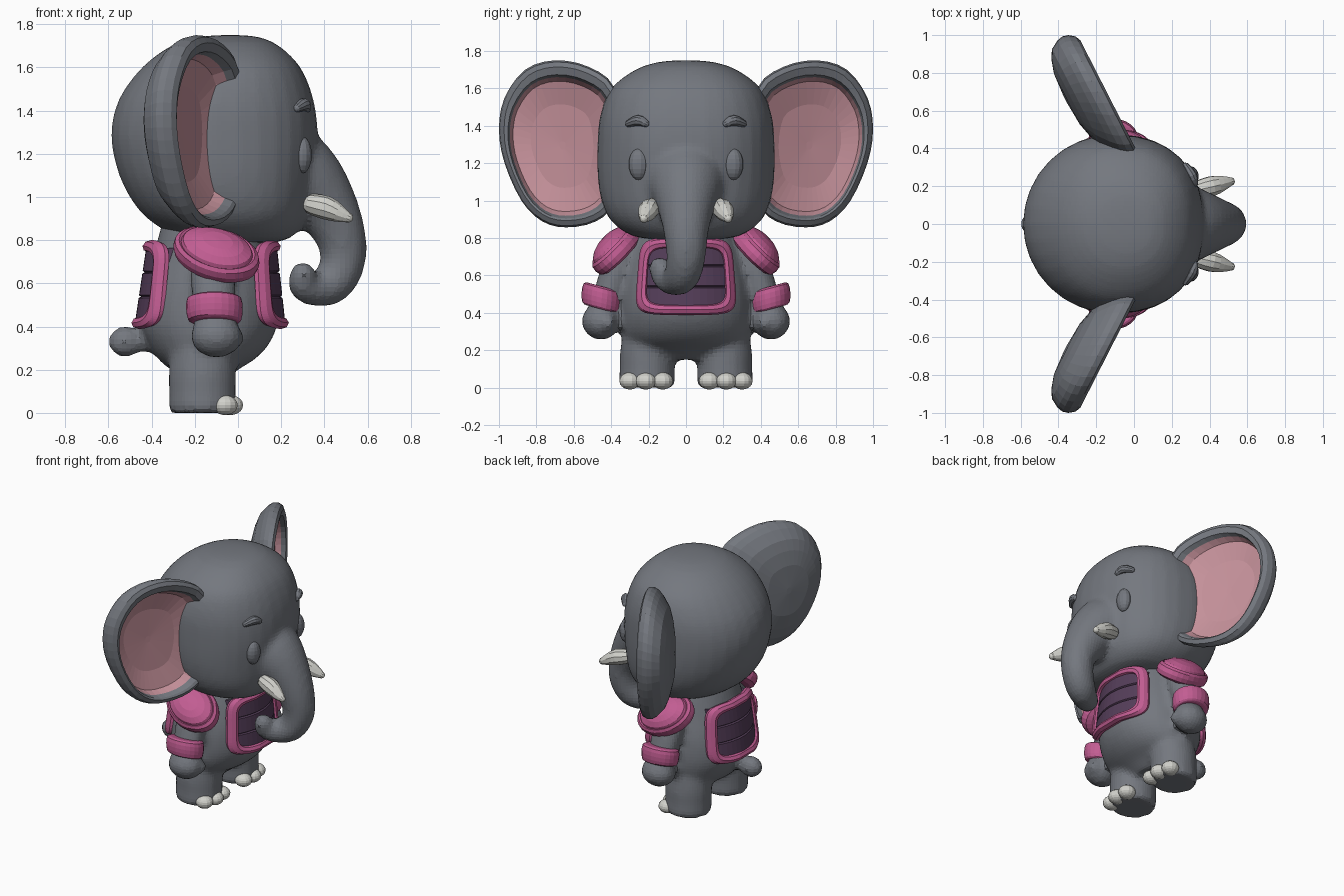
import bpy, bmesh
from math import sin, cos, pi, copysign
from mathutils import Vector, Matrix

if "Cube" in bpy.data.objects:
    bpy.data.objects.remove(bpy.data.objects["Cube"])

def material(name, *rgb):
    m = bpy.data.materials.new(name)
    m.use_nodes = True
    m.diffuse_color = (*rgb, 1)
    m.node_tree.nodes["Principled BSDF"].inputs["Base Color"].default_value = (*rgb, 1)
    return m

GREY = material("elephant grey", 0.175, 0.187, 0.212)
ROSE = material("inner ear rose", 0.55, 0.28, 0.32)
PINK = material("armor pink", 0.54, 0.11, 0.29)
PURPLE = material("plate purple", 0.09, 0.048, 0.1)
IVORY = material("ivory", 0.64, 0.64, 0.6)

def finish(bm, name, mats):
    bmesh.ops.recalc_face_normals(bm, faces=bm.faces)
    mesh = bpy.data.meshes.new(name)
    bm.to_mesh(mesh)
    bm.free()
    for m in mats:
        mesh.materials.append(m)
    ob = bpy.data.objects.new(name, mesh)
    bpy.context.collection.objects.link(ob)
    return ob

def blend(name, parts, mat):
    """Melt overlapping parts into one soft surface."""
    bm = bmesh.new()
    for ob in parts:
        bm.from_mesh(ob.data)
        bpy.data.objects.remove(ob)
    ob = finish(bm, name, [mat])
    remesh = ob.modifiers.new("Remesh", "REMESH")
    remesh.mode = "VOXEL"
    remesh.voxel_size = 0.022
    smooth = ob.modifiers.new("Smooth", "SMOOTH")
    smooth.iterations = 5

def turn(n, shift=0):
    return [2 * pi * (i + shift) / n for i in range(n)]

def skin(name, rings, mats, closed=False, rule=lambda i: 0):
    """Join equal rings of points into a closed surface."""
    bm = bmesh.new()
    loops = [[bm.verts.new(p) for p in ring] for ring in rings]
    n = len(loops[0])
    for i in range(len(loops) if closed else len(loops) - 1):
        a, b = loops[i], loops[(i + 1) % len(loops)]
        for j in range(n):
            k = (j + 1) % n
            bm.faces.new((a[j], a[k], b[k], b[j])).material_index = rule(i)
    if not closed:
        bm.faces.new(loops[0]).material_index = rule(0)
        bm.faces.new(loops[-1]).material_index = rule(len(loops))
    return finish(bm, name, mats)

def spline(points, steps, closed=False):
    """Smooth curve through points of any dimension."""
    p = [Vector(q) for q in points]
    n = len(p)
    out = []
    for i in range(n if closed else n - 1):
        a, b, c, d = (p[k % n if closed else max(0, min(n - 1, k))] for k in range(i - 1, i + 3))
        for s in range(steps):
            t = s / steps
            out.append((b * 2 + (c - a) * t + (a * 2 - b * 5 + c * 4 - d) * t * t
                        + (b * 3 - a - c * 3 + d) * t ** 3) / 2)
    return out if closed else out + [p[-1]]

def soft_square(a, e):
    return copysign(abs(cos(a)) ** e, cos(a)), copysign(abs(sin(a)) ** e, sin(a))

def loft(name, table, mat, cy=(0, 0), steps=3, sides=32, tilt=0, boxy=1):
    """Stacked ovals from rows of height, back, front, half width; cy = y at bottom and top."""
    z0, z1 = table[0][0], table[-1][0]
    rings = []
    for z, back, front, w in spline(table, steps):
        y = cy[0] + (cy[1] - cy[0]) * (z - z0) / (z1 - z0)
        mid, half = (back + front) / 2, (front - back) / 2
        shape = [soft_square(a, boxy if cos(a) > 0 else 1) for a in turn(sides)]
        rings.append([(mid + half * c, y + w * s, z + tilt * w * s) for c, s in shape])
    return skin(name, rings, [mat])

def tube(name, path, mat, ref=(0, 1, 0), steps=3, sides=16):
    """Round-ended tapered tube along rows of x, y, z, radius."""
    rows = [(p.to_3d(), p[3]) for p in spline(path, steps)]
    (p0, r0), (p1, r1) = rows[0], rows[-1]
    t0, t1 = (rows[1][0] - p0).normalized(), (p1 - rows[-2][0]).normalized()
    caps = (0.5, 1.0, 1.4)
    rows = ([(p0 - t0 * r0 * sin(a), r0 * cos(a)) for a in reversed(caps)] + rows
            + [(p1 + t1 * r1 * sin(a), r1 * cos(a)) for a in caps])
    rings = []
    for i, (c, r) in enumerate(rows):
        t = (rows[min(i + 1, len(rows) - 1)][0] - rows[max(i - 1, 0)][0]).normalized()
        u = t.cross(Vector(ref)).normalized()
        rings.append([c + (u * cos(a) + t.cross(u) * sin(a)) * r for a in turn(sides)])
    return skin(name, rings, [mat])

def ball(name, centre, radii, mat):
    bm = bmesh.new()
    bmesh.ops.create_uvsphere(bm, u_segments=14, v_segments=10, radius=1,
                              matrix=Matrix.Translation(centre) @ Matrix.Diagonal((*radii, 1)))
    return finish(bm, name, [mat])

# Head melted with a trunk that curls back and sideways at its tip
head = loft("head", [(0.79, -0.12, 0.17, 0.15), (0.81, -0.26, 0.24, 0.28), (0.87, -0.38, 0.3, 0.38),
                     (0.96, -0.475, 0.335, 0.44), (1.1, -0.55, 0.355, 0.47), (1.28, -0.588, 0.37, 0.474),
                     (1.45, -0.553, 0.35, 0.46), (1.6, -0.445, 0.29, 0.4), (1.7, -0.31, 0.19, 0.27),
                     (1.74, -0.19, 0.1, 0.15), (1.75, -0.08, 0.01, 0.04)], GREY, boxy=0.87)
trunk = tube("trunk", [(0.06, 0, 1.12, 0.29), (0.2, 0, 1.11, 0.25), (0.31, 0, 1.06, 0.2),
                       (0.41, 0, 0.95, 0.15), (0.475, 0, 0.82, 0.118), (0.485, 0, 0.7, 0.105),
                       (0.44, -0.02, 0.605, 0.097), (0.37, -0.06, 0.575, 0.083),
                       (0.305, -0.11, 0.59, 0.072), (0.3, -0.14, 0.64, 0.061)], GREY, sides=24)
blend("head_and_trunk", [head, trunk], GREY)

# Torso and tail
body = [loft("torso", [(0.15, -0.2, -0.06, 0.13), (0.2, -0.31, 0, 0.25), (0.25, -0.37, 0.08, 0.32),
                       (0.32, -0.42, 0.145, 0.345), (0.42, -0.455, 0.185, 0.352),
                       (0.56, -0.44, 0.18, 0.34), (0.7, -0.4, 0.15, 0.3), (0.85, -0.36, 0.1, 0.25),
                       (0.95, -0.33, 0.08, 0.22)], GREY),
        tube("tail", [(-0.36, 0, 0.33, 0.05), (-0.5, 0, 0.33, 0.045)], GREY),
        ball("tail_tuft", (-0.522, 0, 0.33), (0.082, 0.068, 0.073), GREY)]

# Ear: cupped shell from nested copies of one outline, with a thick rolled rim
OUTLINE = [(0.38, 1.6), (0.52, 1.715), (0.7, 1.75), (0.86, 1.7), (0.97, 1.55), (1, 1.38), (0.97, 1.2),
           (0.88, 1), (0.77, 0.89), (0.64, 0.857), (0.48, 0.89), (0.38, 1), (0.33, 1.3)]
SHELL = [(0.05, -0.24), (0.4, -0.23), (0.62, -0.205), (0.78, -0.175), (0.92, -0.12), (0.98, -0.085),
         (1, -0.05), (0.98, -0.015), (0.92, 0), (0.86, -0.01), (0.83, -0.045),
         (0.78, -0.09), (0.5, -0.125), (0.05, -0.135)]

def ear(side, label):
    mid = Vector((0.66, 1.31))
    rings = []
    for i, (scale, depth) in enumerate(SHELL):
        drop = 0.015 if i > 8 else 0
        spots = [mid + (p - mid) * scale for p in spline(OUTLINE, 3, True)]
        rings.append([(0.008 - 0.51 * (y - 0.4) + depth, side * y, z - drop) for y, z in spots])
    skin("ear_" + label, rings, [GREY, ROSE], rule=lambda i: int(i >= 10))

# Shoulder guard: domed oval with a grooved border
DOME = [(0.8, -0.05), (0.96, -0.035), (1, -0.005), (0.97, 0.025), (0.88, 0.04), (0.83, 0.033),
        (0.79, 0.05), (0.6, 0.072), (0.35, 0.086), (0.05, 0.09)]

def shoulder_guard(side, label):
    u, v, n = Vector((0.2, 0.01, -0.04)), Vector((0, 0.112, -0.107)), Vector((0.08, 0.69, 0.72))
    centre = Vector((-0.1, 0.375, 0.738))
    rings = [[(centre + (u * cos(a) + v * sin(a)) * scale + n * h) * Vector((1, 1, 1)).length / 3 ** 0.5
              for a in turn(28)] for scale, h in DOME]
    skin("shoulder_guard_" + label, [[(p.x, side * p.y, p.z) for p in r] for r in rings], [PINK])

# Paired parts
for s, label in ((1, "left"), (-1, "right")):
    ear(s, label)
    shoulder_guard(s, label)
    ball("eye_" + label, (0.298, s * 0.252, 1.195), (0.045, 0.054, 0.085), GREY)
    tube("brow_" + label, [(0.32, s * 0.215, 1.412, 0.02), (0.305, s * 0.255, 1.428, 0.03),
                           (0.275, s * 0.305, 1.412, 0.02)], GREY, (0, 0, 1), 3, 10)
    tube("tusk_" + label, [(0.35, s * 0.185, 0.965, 0.05), (0.41, s * 0.2, 0.95, 0.055),
                           (0.465, s * 0.215, 0.925, 0.042), (0.51, s * 0.225, 0.905, 0.024)],
         IVORY, steps=2, sides=10)
    for i, (x, y) in enumerate(((-0.045, 0.125), (-0.035, 0.215), (-0.06, 0.3))):
        ball(f"toe_{i + 1}_{label}", (x, s * y, 0.036), (0.06, 0.056, 0.046), IVORY)
    body += [loft("leg", [(0, -0.31, -0.02, 0.14), (0.02, -0.32, -0.01, 0.15), (0.1, -0.32, -0.01, 0.147),
                          (0.2, -0.32, -0.01, 0.147), (0.4, -0.3, -0.02, 0.12)], GREY, (s * 0.21, s * 0.2)),
             loft("arm", [(0.35, -0.2, 0, 0.08), (0.5, -0.21, -0.01, 0.085), (0.65, -0.22, -0.01, 0.09),
                          (0.8, -0.19, -0.03, 0.07)], GREY, (s * 0.465, s * 0.31)),
             ball("hand", (-0.1, s * 0.455, 0.355), (0.122, 0.105, 0.1), GREY),
             ball("thumb", (-0.01, s * 0.42, 0.345), (0.04, 0.047, 0.047), GREY)]
    loft("wrist_band_" + label, [(0.42, -0.2, 0, 0.08), (0.43, -0.23, 0.015, 0.1),
                                 (0.48, -0.24, 0.022, 0.108), (0.53, -0.235, 0.015, 0.102),
                                 (0.54, -0.2, -0.01, 0.08)], PINK, (s * 0.455, s * 0.445), 2, 24, s * 0.27)
blend("body", body, GREY)

# Chest and back armor, bent around the torso
def bend(front, y, z, lift):
    y *= 1.06 - 0.3 * (z - 0.4)
    face = 0.213 - 0.11 * (z - 0.4) if front else 0.472 - 0.15 * (z - 0.4)
    x = face - 1.4 * y * y + lift
    return (x if front else -x, y, z)

for front, label in ((True, "chest"), (False, "back")):
    # Three bands separated by shallow grooves
    profile = [(0.425, -0.07)]
    for low in (0.425, 0.538, 0.651):
        profile += [(low, -0.002), (low + 0.007, 0.008), (low + 0.107, 0.008), (low + 0.113, -0.002)]
    profile += [(profile[-1][0], -0.07)]
    columns = [-0.218 + 0.436 * i / 12 for i in range(13)]
    skin(label + "_plates", [[bend(front, y, z, h) for z, h in profile] for y in columns], [PURPLE])
    border = [[bend(front, c * (0.232 + 0.028 * cos(b)), 0.595 + d * (0.178 + 0.028 * cos(b)),
                    0.034 * sin(b)) for b in turn(8)]
              for c, d in (soft_square(a, 0.36) for a in turn(64, 0.5))]
    skin(label + "_border", border, [PINK], closed=True)
